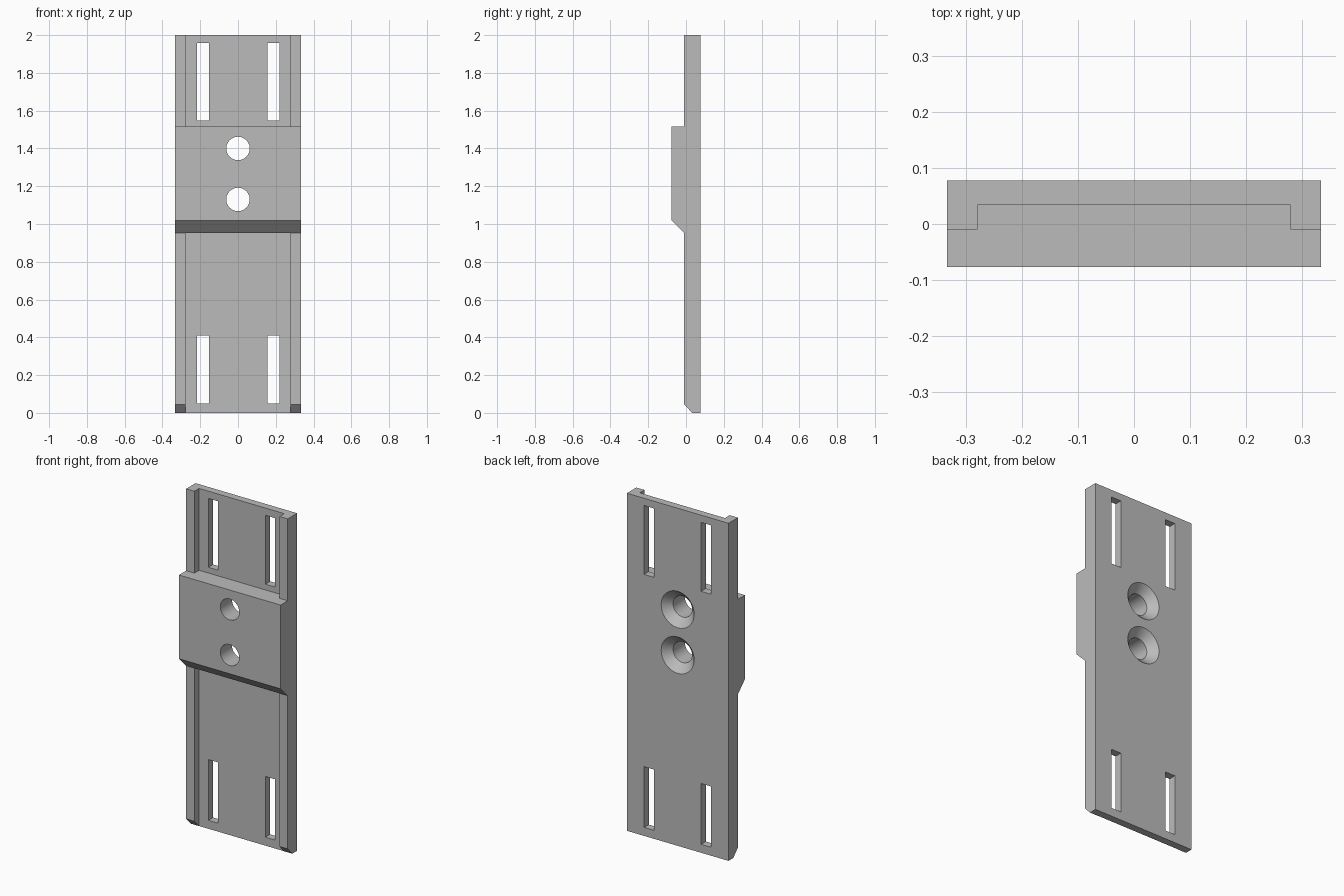
import bpy
import bmesh
import math
from mathutils import Matrix

HALF_WIDTH = 0.333
BACK, RAIL, FLOOR, FRONT = 0.078, -0.01, 0.034, -0.077
BLOCK_TOP, BLOCK_BOTTOM = 1.515, 0.952

if "Cube" in bpy.data.objects:
    bpy.data.objects.remove(bpy.data.objects["Cube"], do_unlink=True)


def make_object(name, bm):
    bmesh.ops.recalc_face_normals(bm, faces=bm.faces)
    mesh = bpy.data.meshes.new(name)
    bm.to_mesh(mesh)
    bm.free()
    obj = bpy.data.objects.new(name, mesh)
    bpy.context.scene.collection.objects.link(obj)
    return obj


def add_box(bm, x0, x1, y0, y1, z0, z1):
    place = Matrix.Translation(((x0 + x1) / 2, (y0 + y1) / 2, (z0 + z1) / 2))
    size = Matrix.Diagonal((x1 - x0, y1 - y0, z1 - z0, 1))
    bmesh.ops.create_cube(bm, size=1, matrix=place @ size)


def add_countersunk_hole(bm, z, radius, sink, sides=48):
    # Straight bore that flares at 45 degrees towards the back
    flare = 0.02
    profile = [(radius, FRONT - 0.1), (radius, BACK - sink),
               (radius + sink + flare, BACK + flare)]
    rings = []
    for r, y in profile:
        rings.append([bm.verts.new((r * math.cos(a), y, z + r * math.sin(a)))
                      for a in (math.tau * i / sides for i in range(sides))])
    for low, high in zip(rings, rings[1:]):
        for i in range(sides):
            j = (i + 1) % sides
            bm.faces.new((low[i], low[j], high[j], high[i]))
    bm.faces.new(rings[0])
    bm.faces.new(rings[-1])


def cut(target, cutter):
    mod = target.modifiers.new(cutter.name, "BOOLEAN")
    mod.operation = "DIFFERENCE"
    mod.solver = "EXACT"
    mod.object = cutter
    cutter.hide_render = True


# Plate with raised centre block: side profile extruded across the width
profile = [(BACK, 0), (BACK, 2), (RAIL, 2), (RAIL, BLOCK_TOP),
           (FRONT, BLOCK_TOP), (FRONT, 1.019), (RAIL, BLOCK_BOTTOM),
           (RAIL, 0.045), (FLOOR - 0.001, 0)]
bm = bmesh.new()
side = bm.faces.new([bm.verts.new((-HALF_WIDTH, y, z)) for y, z in profile])
extruded = bmesh.ops.extrude_face_region(bm, geom=[side])
bmesh.ops.translate(bm, vec=(2 * HALF_WIDTH, 0, 0),
                    verts=[v for v in extruded["geom"] if isinstance(v, bmesh.types.BMVert)])
plate = make_object("mounting_plate", bm)

# Recessed channels between the side rails, above and below the block
bm = bmesh.new()
for z0, z1 in ((-0.1, BLOCK_BOTTOM), (BLOCK_TOP, 2.1)):
    add_box(bm, -0.279, 0.279, -0.2, FLOOR, z0, z1)
channels = make_object("channel_cutter", bm)

# Strap slots and screw holes
bm = bmesh.new()
for x in (-0.186, 0.188):
    for z0, z1 in ((0.05, 0.41), (1.549, 1.957)):
        add_box(bm, x - 0.032, x + 0.032, -0.2, 0.2, z0, z1)
for z in (1.13, 1.4):
    add_countersunk_hole(bm, z, 0.062, 0.046)
openings = make_object("opening_cutter", bm)

cut(plate, channels)
cut(plate, openings)

# Bake the cuts and discard the cutters
bpy.context.view_layer.update()
graph = bpy.context.evaluated_depsgraph_get()
baked = bpy.data.meshes.new_from_object(plate.evaluated_get(graph))
plate.modifiers.clear()
plate.data = baked
for cutter in (channels, openings):
    bpy.data.objects.remove(cutter, do_unlink=True)

# Plain grey finish
grey = bpy.data.materials.new("plain_grey")
grey.use_nodes = True
colour = (0.5, 0.5, 0.5, 1)
grey.diffuse_color = colour
grey.node_tree.nodes["Principled BSDF"].inputs["Base Color"].default_value = colour
plate.data.materials.clear()
plate.data.materials.append(grey)

# Smooth bores, crisp edges
bpy.ops.object.select_all(action="DESELECT")
plate.select_set(True)
bpy.context.view_layer.objects.active = plate
bpy.ops.object.shade_smooth_by_angle(angle=math.radians(30))
